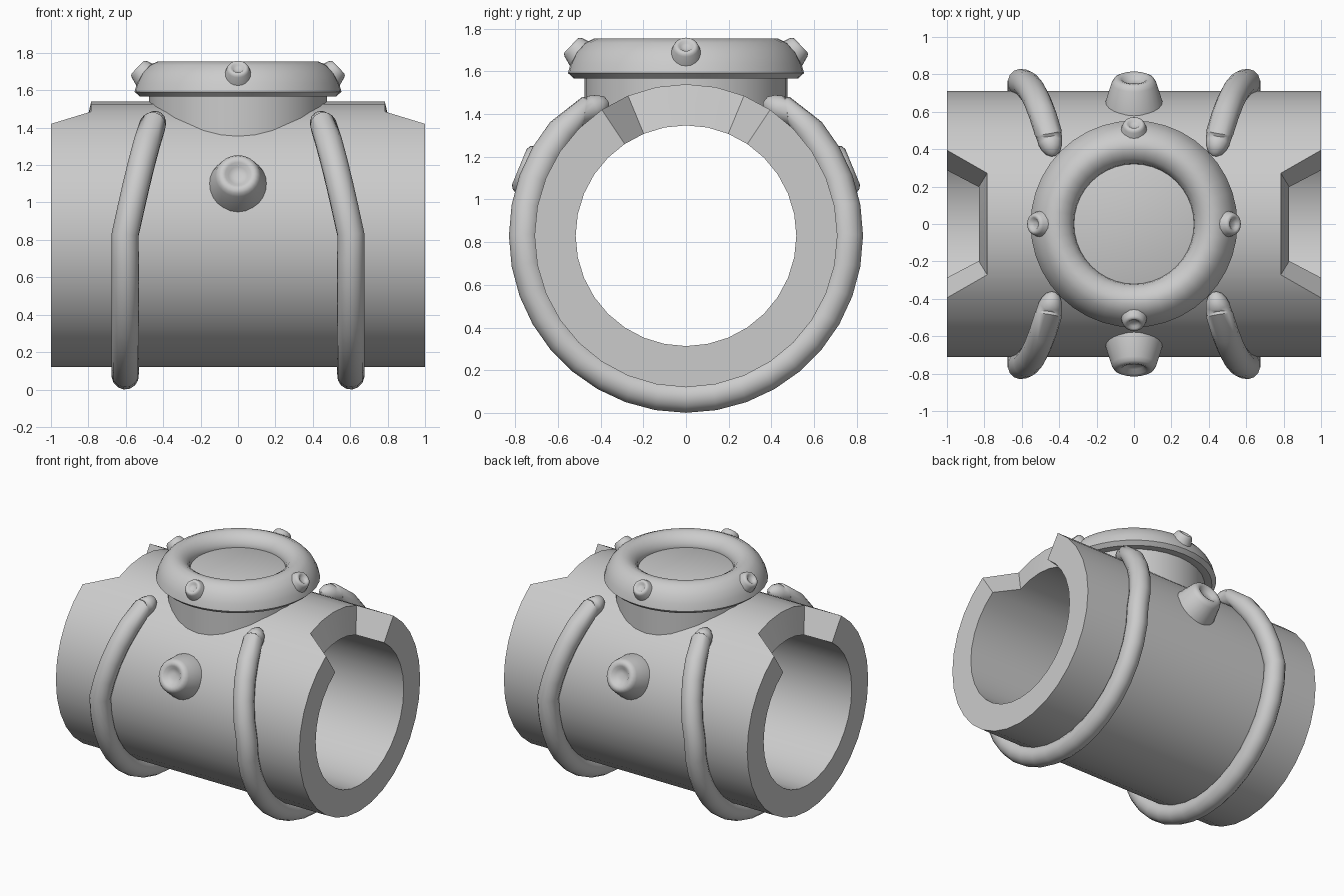
import bpy, bmesh
from math import sin, cos, pi, radians
from mathutils import Vector

if "Cube" in bpy.data.objects:
    bpy.data.objects.remove(bpy.data.objects["Cube"])

CZ = 0.83          # height of the pipe axis
N = 32


def finish(name, bm, angle=35):
    bmesh.ops.remove_doubles(bm, verts=bm.verts, dist=1e-5)
    bmesh.ops.recalc_face_normals(bm, faces=bm.faces)
    me = bpy.data.meshes.new(name)
    bm.to_mesh(me)
    bm.free()
    ob = bpy.data.objects.new(name, me)
    bpy.context.collection.objects.link(ob)
    smooth(ob, angle)
    return ob


def smooth(ob, angle=35):
    bpy.ops.object.select_all(action='DESELECT')
    ob.select_set(True)
    bpy.context.view_layer.objects.active = ob
    bpy.ops.object.shade_smooth_by_angle(angle=radians(angle))


def lathe(name, profile, segs, loc=(0, 0, 0), axis=(0, 0, 1), scale=1.0, angle=35):
    """Spin (radius, height) points around the given axis."""
    bm = bmesh.new()
    rings = [[bm.verts.new((r * cos(2 * pi * i / segs), r * sin(2 * pi * i / segs), h))
              for i in range(segs)] for r, h in profile]
    for a, b in zip(rings, rings[1:]):
        for i in range(segs):
            j = (i + 1) % segs
            bm.faces.new((a[i], a[j], b[j], b[i]))
    bm.faces.new(rings[0])
    bm.faces.new(rings[-1])
    ob = finish(name, bm, angle)
    ob.location = loc
    ob.scale = (scale,) * 3
    ob.rotation_euler = Vector(axis).to_track_quat('Z', 'Y').to_euler()
    return ob


# Main pipe: top vertices of each end pulled back to form the notches
bm = bmesh.new()
loops = []
for side, radius, notch_x in ((-1, 0.71, 0.785), (1, 0.71, 0.785),
                              (1, 0.517, 0.83), (-1, 0.517, 0.83)):
    ring = []
    for i in range(N):
        a = 2 * pi * i / N
        x = notch_x if min(i, N - i) <= 2 else 1.0
        ring.append(bm.verts.new((side * x, radius * sin(a), CZ + radius * cos(a))))
    loops.append(ring)
for k in range(4):
    a, b = loops[k], loops[(k + 1) % 4]
    for i in range(N):
        j = (i + 1) % N
        bm.faces.new((a[i], a[j], b[j], b[i]))
finish("pipe_body", bm, 30)

# Neck on top, closed by a flat floor inside the collar
lathe("neck", [(0.475, 1.355), (0.475, 1.60), (0.34, 1.66)], 32)

# Rounded collar with a chamfered lower lip
bm = bmesh.new()
collar = [(0.40, 1.567), (0.525, 1.567), (0.553, 1.592), (0.54, 1.64), (0.515, 1.69),
          (0.475, 1.733), (0.43, 1.754), (0.39, 1.75), (0.35, 1.725), (0.326, 1.69),
          (0.32, 1.655), (0.33, 1.62)]
rings = [[bm.verts.new((r * cos(2 * pi * i / 40), r * sin(2 * pi * i / 40), z))
          for i in range(40)] for r, z in collar]
for k in range(len(rings)):
    a, b = rings[k], rings[(k + 1) % len(rings)]
    for i in range(40):
        j = (i + 1) % 40
        bm.faces.new((a[i], a[j], b[j], b[i]))
finish("collar", bm, 40)

# Studs: tapered knobs with a dimpled tip
stud = [(0.165, 0), (0.155, 0.05), (0.12, 0.165), (0.108, 0.185), (0.09, 0.195),
        (0.068, 0.19), (0.05, 0.17), (0.02, 0.163)]
for s, label in ((-1, "front"), (1, "back")):
    d = Vector((0, s * cos(radians(22.5)), sin(radians(22.5))))
    lathe("side_stud_" + label, stud, 24, Vector((0, 0, CZ)) + d * 0.65, d, angle=50)
for k in range(4):
    c, s = round(cos(k * pi / 2)), round(sin(k * pi / 2))
    lathe("collar_stud_%d" % k, stud, 20, (0.467 * c, 0.467 * s, 1.655),
          (c, s, 0.95), 0.5, angle=50)

# Ribs wrapping under the pipe, upper ends leaning towards the neck
half = [(-90 + 10 * k, 0.757, 1.0) for k in range(15)]
half += [(50, 0.752, 0.97), (54, 0.738, 0.88), (56.5, 0.73, 0.74),
         (58.5, 0.722, 0.5), (59.5, 0.715, 0.15)]
path = [(180 - t, r, w) for t, r, w in reversed(half[1:])] + half
for s, label in ((-1, "left"), (1, "right")):
    cu = bpy.data.curves.new("rib_" + label, 'CURVE')
    cu.dimensions = '3D'
    cu.bevel_depth = 0.073
    cu.bevel_resolution = 5
    cu.use_fill_caps = True
    sp = cu.splines.new('POLY')
    sp.points.add(len(path) - 1)
    for p, (t, r, w) in zip(sp.points, path):
        lean = max(0, min(t, 180 - t))
        a = radians(t)
        p.co = (s * (0.603 - 0.0029 * lean), r * cos(a), CZ + r * sin(a), 1)
        p.radius = w
    ob = bpy.data.objects.new("rib_" + label, cu)
    bpy.context.collection.objects.link(ob)
    bpy.ops.object.select_all(action='DESELECT')
    ob.select_set(True)
    bpy.context.view_layer.objects.active = ob
    bpy.ops.object.convert(target='MESH')
    smooth(bpy.context.view_layer.objects.active, 50)
